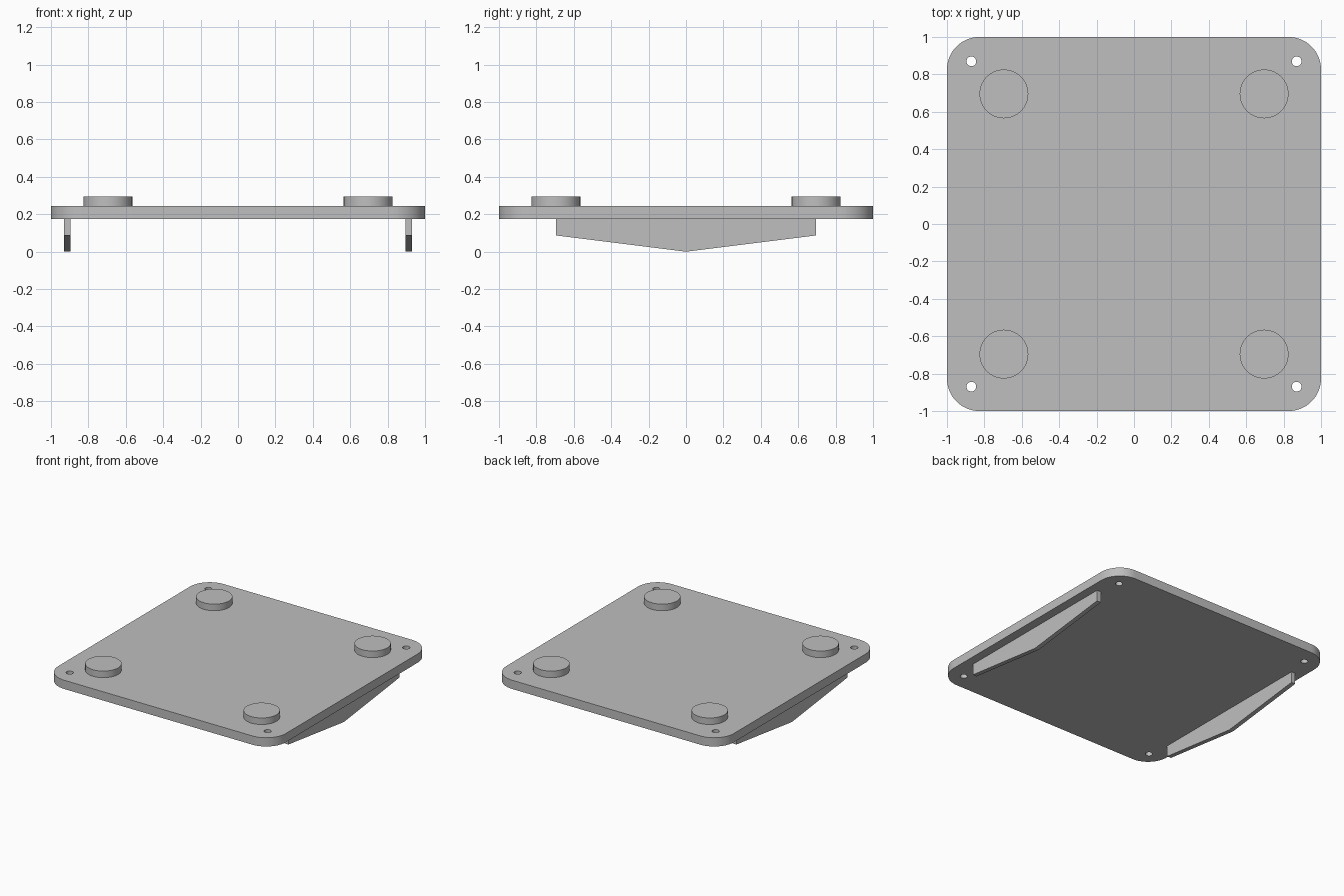
import bpy, bmesh
from math import pi, cos, sin

if "Cube" in bpy.data.objects:
    bpy.data.objects.remove(bpy.data.objects["Cube"], do_unlink=True)

U = 2 / 115  # one design millimetre

grey = bpy.data.materials.new("light grey")
grey.use_nodes = True
colour = (0.52, 0.52, 0.52, 1)
grey.diffuse_color = colour
grey.node_tree.nodes["Principled BSDF"].inputs["Base Color"].default_value = colour


def prism(name, points, offset):
    """Extrude a closed outline of 3D points along an offset."""
    bm = bmesh.new()
    base = bm.faces.new([bm.verts.new([c * U for c in p]) for p in points])
    new = bmesh.ops.extrude_face_region(bm, geom=[base])["geom"]
    verts = [g for g in new if isinstance(g, bmesh.types.BMVert)]
    bmesh.ops.translate(bm, vec=[c * U for c in offset], verts=verts)
    bmesh.ops.recalc_face_normals(bm, faces=bm.faces)
    mesh = bpy.data.meshes.new(name)
    bm.to_mesh(mesh)
    bm.free()
    mesh.materials.append(grey)
    obj = bpy.data.objects.new(name, mesh)
    bpy.context.collection.objects.link(obj)
    return obj


def arc(cx, cy, r, z, start, sweep, steps):
    return [(cx + r * cos(start + sweep * i / steps),
             cy + r * sin(start + sweep * i / steps), z) for i in range(steps)]


def smooth(obj):
    bpy.ops.object.select_all(action="DESELECT")
    obj.select_set(True)
    bpy.context.view_layer.objects.active = obj
    bpy.ops.object.shade_smooth_by_angle(angle=pi / 6)


CORNERS = [("back_left", 1, 1), ("back_right", -1, 1),
           ("front_right", -1, -1), ("front_left", 1, -1)]

# Rounded square plate
half, radius = 57.5, 10
inner = half - radius
outline = []
for i, (_, sx, sy) in enumerate(CORNERS):
    start = i * pi / 2
    outline += arc(sx * inner, sy * inner, radius, 10, start, pi / 2, 16)
    end = start + pi / 2
    outline.append((sx * inner + radius * cos(end), sy * inner + radius * sin(end), 10))
plate = prism("plate", outline, (0, 0, 4))

# Screw holes through the corners
for name, sx, sy in CORNERS:
    cutter = prism("hole_cutter", arc(sx * 50, sy * 50, 1.5, 8, 0, 2 * pi, 32), (0, 0, 8))
    cutter.hide_render = True
    hole = plate.modifiers.new("hole_" + name, "BOOLEAN")
    hole.operation = "DIFFERENCE"
    hole.solver = "EXACT"
    hole.object = cutter
    bpy.context.view_layer.objects.active = plate
    bpy.ops.object.modifier_apply(modifier=hole.name)
    bpy.data.objects.remove(cutter, do_unlink=True)
smooth(plate)

# Round pads on top
for name, sx, sy in CORNERS:
    smooth(prism("pad_" + name, arc(sx * 40, sy * 40, 7.5, 14, 0, 2 * pi, 64), (0, 0, 3)))

# Tapered ribs underneath, deepest in the middle
for name, x in (("left_rib", 51.5), ("right_rib", -53.5)):
    prism(name, [(x, -40, 10), (x, -40, 5), (x, 0, 0), (x, 40, 5), (x, 40, 10)], (2, 0, 0))
